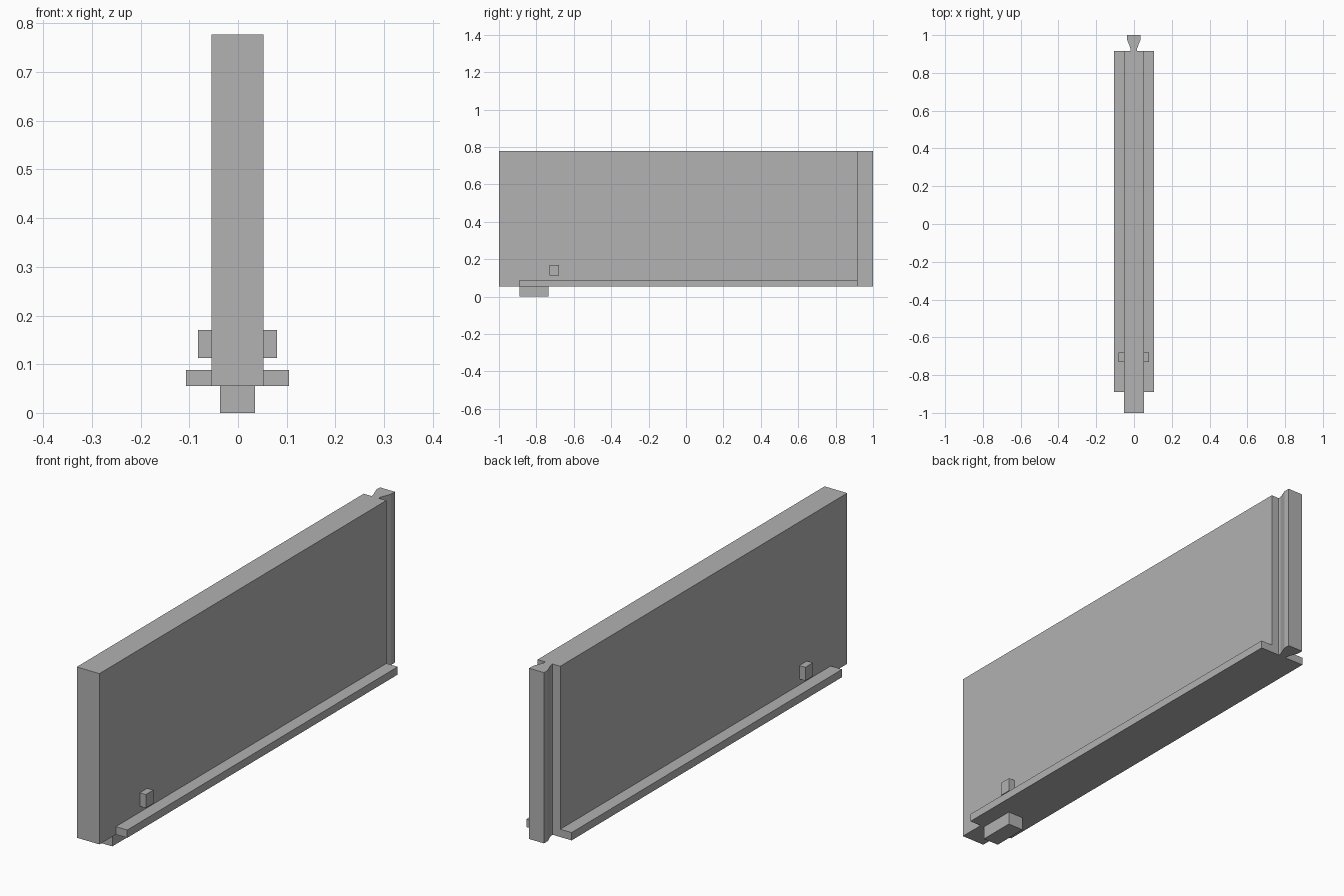
import bpy
import bmesh

cube = bpy.data.objects.get("Cube")
if cube:
    bpy.data.objects.remove(cube, do_unlink=True)

grey = bpy.data.materials.new("plain grey")
grey.use_nodes = True
colour = (0.445, 0.445, 0.445, 1)
grey.diffuse_color = colour
grey.node_tree.nodes["Principled BSDF"].inputs["Base Color"].default_value = colour

CX = -0.001              # centre line of the panel
HALF = 0.053             # half thickness of the panel
BASE, TOP = 0.055, 0.777
FRONT, BACK = -1.0, 0.917


def prism(name, outline, z0, z1):
    """Extrude a plan outline from z0 up to z1."""
    bm = bmesh.new()
    face = bm.faces.new([bm.verts.new((CX + x, y, z0)) for x, y in outline])
    top = bmesh.ops.extrude_face_region(bm, geom=[face])["geom"]
    verts = [v for v in top if isinstance(v, bmesh.types.BMVert)]
    bmesh.ops.translate(bm, verts=verts, vec=(0, 0, z1 - z0))
    bmesh.ops.recalc_face_normals(bm, faces=bm.faces)
    mesh = bpy.data.meshes.new(name)
    bm.to_mesh(mesh)
    bm.free()
    mesh.materials.append(grey)
    obj = bpy.data.objects.new(name, mesh)
    bpy.context.collection.objects.link(obj)
    return obj


def box(name, x0, x1, y0, y1, z0, z1):
    return prism(name, [(x0, y0), (x1, y0), (x1, y1), (x0, y1)], z0, z1)


# Panel with a dovetail tongue along its back edge
right_half = [(HALF, FRONT), (HALF, BACK), (0.017, BACK), (0.017, 0.928),
              (0.035, 0.975), (0.035, 1.0)]
left_half = [(-x, y) for x, y in reversed(right_half)]
prism("panel", right_half + left_half, BASE, TOP)

# Bottom rails and small pegs on both sides
for side, s in (("left", 1), ("right", -1)):
    box(side + "_rail", s * HALF, s * 0.106, -0.89, BACK, BASE, 0.088)
    box(side + "_peg", s * HALF, s * 0.081, -0.73, -0.68, 0.113, 0.17)

# Locating foot underneath
box("foot", -0.036, 0.036, -0.89, -0.735, 0, BASE)
